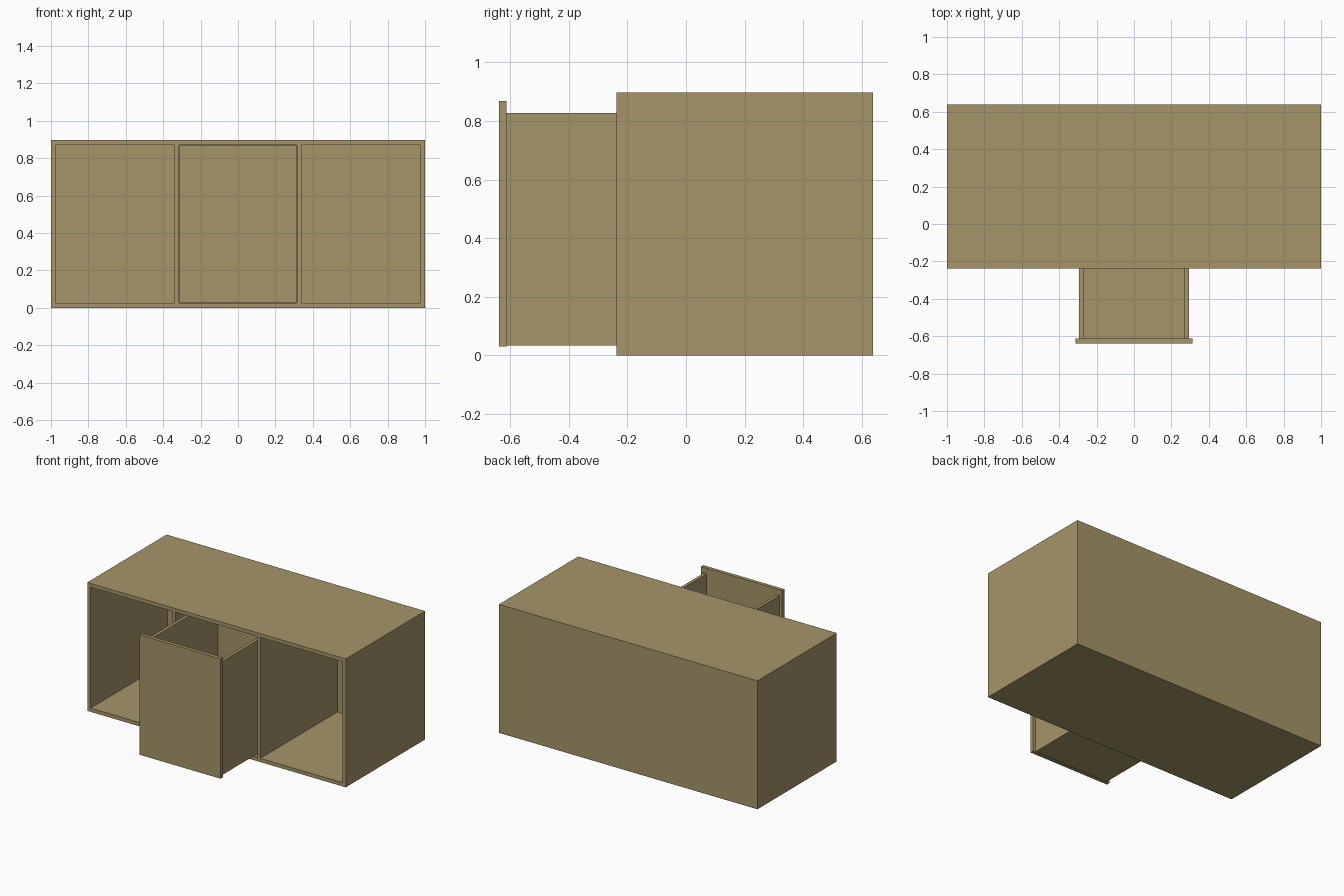
import bpy

if "Cube" in bpy.data.objects:
    bpy.data.objects.remove(bpy.data.objects["Cube"])

# Tan wood colour shared by every part
wood = bpy.data.materials.new("tan_wood")
wood.diffuse_color = (0.381, 0.301, 0.141, 1)
wood.use_nodes = True
wood.node_tree.nodes["Principled BSDF"].inputs["Base Color"].default_value = wood.diffuse_color


def box(name, x, y, z):
    """Box from (min, max) ranges on each axis."""
    verts = [(a, b, c) for c in z for b in y for a in x]
    faces = [(0, 2, 3, 1), (4, 5, 7, 6), (0, 1, 5, 4),
             (2, 6, 7, 3), (0, 4, 6, 2), (1, 3, 7, 5)]
    mesh = bpy.data.meshes.new(name)
    mesh.from_pydata(verts, [], faces)
    mesh.materials.append(wood)
    obj = bpy.data.objects.new(name, mesh)
    bpy.context.collection.objects.link(obj)
    return obj


def carve(obj, x, y, z):
    """Cut a box-shaped cavity out of obj."""
    cutter = box("cavity_cutter", x, y, z)
    mod = obj.modifiers.new("cavity", 'BOOLEAN')
    mod.operation = 'DIFFERENCE'
    mod.solver = 'EXACT'
    mod.object = cutter
    bpy.context.view_layer.objects.active = obj
    bpy.ops.object.modifier_apply(modifier=mod.name)
    bpy.data.objects.remove(cutter)


FRONT, BACK = -0.2375, 0.639
HEIGHT = 0.898
WALL = 0.026      # outer boards
DIVIDER = 0.022   # boards between the bays
PANEL_BACK = -0.613

# Cabinet carcass with three open bays
cabinet = box("cabinet_carcass", (-1, 1), (FRONT, BACK), (0, HEIGHT))
BAY = (2 - 2 * WALL - 2 * DIVIDER) / 3
for i in range(3):
    left = -1 + WALL + i * (BAY + DIVIDER)
    carve(cabinet, (left, left + BAY), (FRONT - 0.1, BACK - WALL),
          (WALL, HEIGHT - WALL))

# Middle drawer: open-topped box, pulled halfway out
drawer = box("drawer_box", (-0.293, 0.293), (PANEL_BACK, 0.187), (0.033, 0.827))
carve(drawer, (-0.271, 0.271), (PANEL_BACK - 0.1, 0.165), (0.055, 1.0))

# Drawer front panel, overhanging the box
box("drawer_front", (-0.313, 0.313), (-0.639, PANEL_BACK), (0.03, 0.868))
